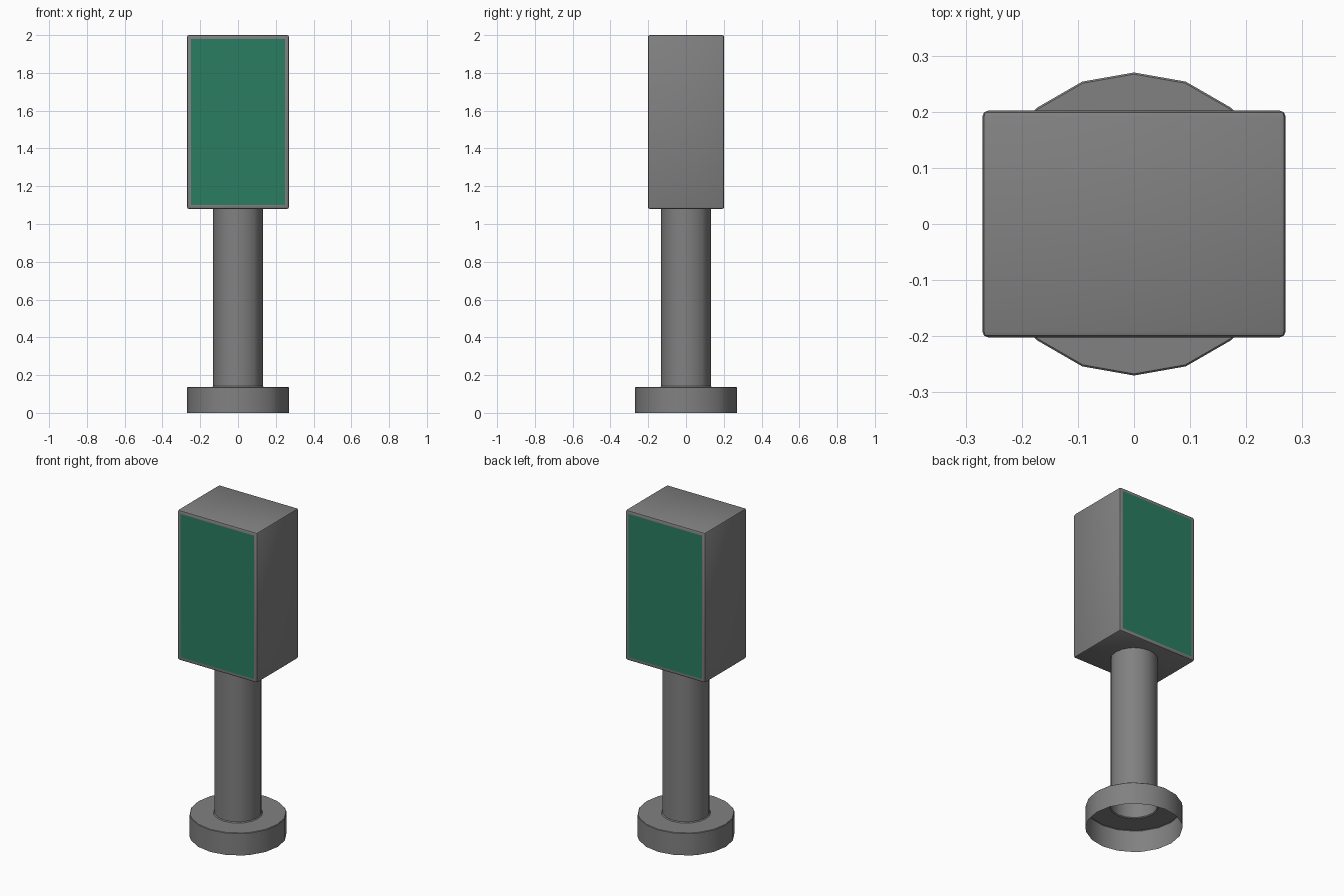
import bpy, bmesh
from math import sin, cos, radians

if "Cube" in bpy.data.objects:
    bpy.data.objects.remove(bpy.data.objects["Cube"])

# Colours
grey = bpy.data.materials.new("grey_casing")
grey.diffuse_color = (0.22, 0.22, 0.22, 1)
grey.use_nodes = True
grey.node_tree.nodes["Principled BSDF"].inputs["Base Color"].default_value = grey.diffuse_color
green = bpy.data.materials.new("green_screen")
green.diffuse_color = (0.023, 0.205, 0.122, 1)
green.use_nodes = True
green.node_tree.nodes["Principled BSDF"].inputs["Base Color"].default_value = green.diffuse_color


def finish(bm, name, materials):
    mesh = bpy.data.meshes.new(name)
    bm.to_mesh(mesh)
    bm.free()
    for m in materials:
        mesh.materials.append(m)
    obj = bpy.data.objects.new(name, mesh)
    bpy.context.collection.objects.link(obj)
    bpy.ops.object.select_all(action='DESELECT')
    obj.select_set(True)
    bpy.context.view_layer.objects.active = obj
    bpy.ops.object.shade_smooth_by_angle(angle=radians(30))
    return obj


def lathe(name, profile):
    """Open revolved shell, profile runs bottom to top as (radius, z)."""
    # Same facet steps in every quadrant
    angles = [radians(90 * q + a) for q in range(4) for a in (0, 20, 40, 50, 70)]
    sides = len(angles)
    bm = bmesh.new()
    rings = [[bm.verts.new((r * cos(a), r * sin(a), z)) for a in angles]
             for r, z in profile]
    for low, high in zip(rings, rings[1:]):
        for i in range(sides):
            j = (i + 1) % sides
            bm.faces.new((low[i], low[j], high[j], high[i]))
    return finish(bm, name, [grey])


# Hollow foot and post, one continuous shell open at the bottom
lathe("foot_and_post", [(0.27, 0), (0.27, 0.134), (0.267, 0.137),
                        (0.137, 0.137), (0.132, 0.142), (0.132, 1.085)])

# Display box with softened edges
bm = bmesh.new()
bmesh.ops.create_cube(bm, size=1)
bmesh.ops.scale(bm, vec=(0.54, 0.404, 0.92), verts=bm.verts)
bmesh.ops.translate(bm, vec=(0, 0, 1.54), verts=bm.verts)
bmesh.ops.bevel(bm, geom=bm.edges[:], offset=0.01, segments=2,
                profile=0.5, affect='EDGES')
bm.normal_update()

# Green screens framed on the front and back faces
screens = [f for f in bm.faces if abs(f.normal.y) > 0.99 and f.calc_area() > 0.1]
bmesh.ops.inset_individual(bm, faces=screens, thickness=0.015, depth=0)
for f in screens:
    f.material_index = 1
finish(bm, "display_box", [grey, green])
